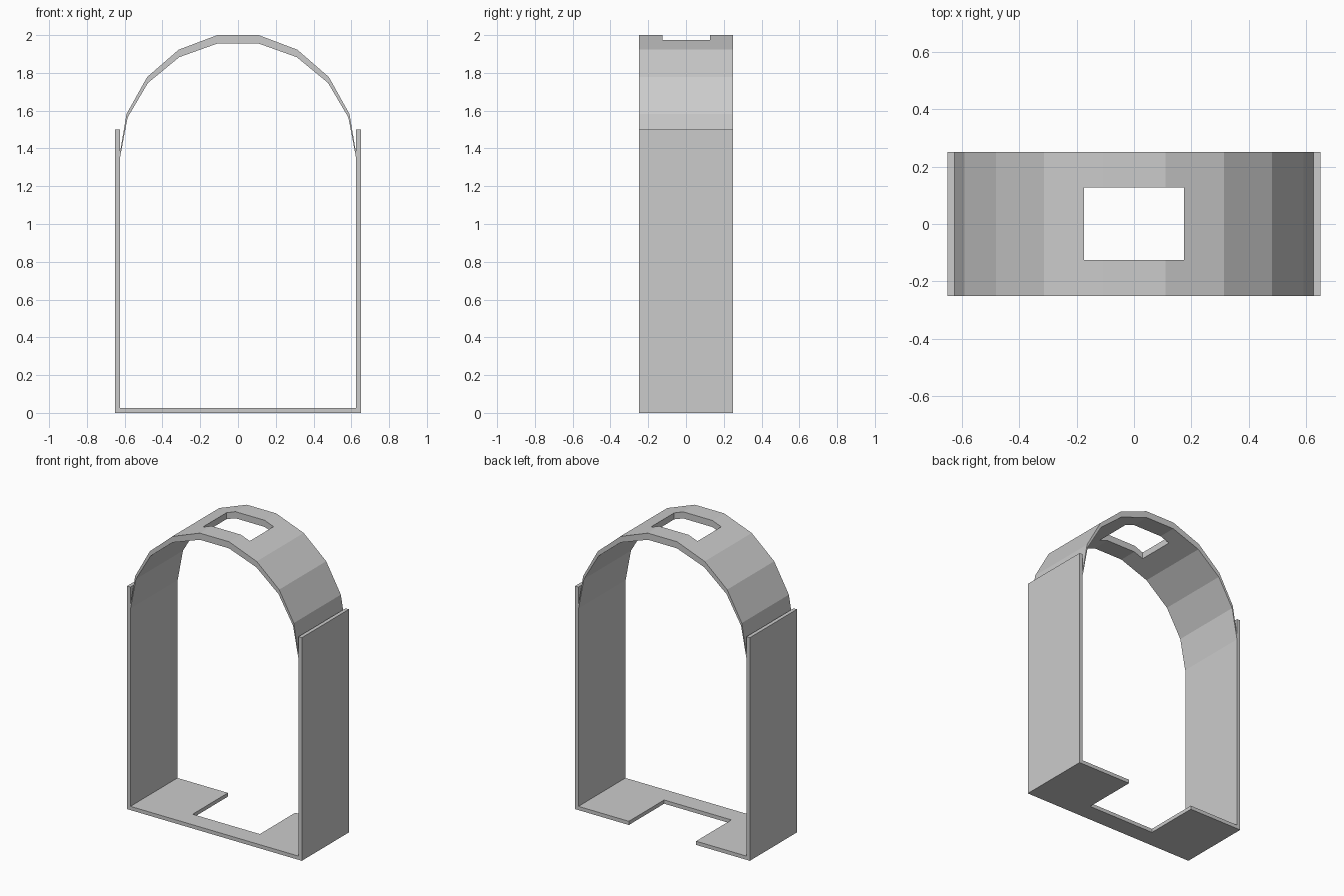
import bpy, bmesh
from math import cos, sin, radians

if "Cube" in bpy.data.objects:
    bpy.data.objects.remove(bpy.data.objects["Cube"])


def prism(name, pts, axis_map, lo, hi):
    """Extrude a closed 2D outline between lo and hi; axis_map places (u, v, w) in 3D."""
    bm = bmesh.new()
    face = bm.faces.new([bm.verts.new(axis_map(u, v, lo)) for u, v in pts])
    ext = bmesh.ops.extrude_face_region(bm, geom=[face])
    top = [g for g in ext["geom"] if isinstance(g, bmesh.types.BMVert)]
    shift = [b - a for a, b in zip(axis_map(0, 0, lo), axis_map(0, 0, hi))]
    bmesh.ops.translate(bm, verts=top, vec=shift)
    bmesh.ops.recalc_face_normals(bm, faces=bm.faces[:])
    me = bpy.data.meshes.new(name)
    bm.to_mesh(me)
    bm.free()
    ob = bpy.data.objects.new(name, me)
    bpy.context.collection.objects.link(ob)
    return ob


def along_y(u, v, w):
    return (u, w, v)


def along_z(u, v, w):
    return (u, v, w)


W, T, D = 0.65, 0.025, 0.25   # half width, sheet thickness, half depth
IN = W - T

# Upright side panels
for side, s in (("left", -1), ("right", 1)):
    prism(side + "_panel", [(s * IN, 0), (s * W, 0), (s * W, 1.5), (s * IN, 1.5)],
          along_y, -D, D)

# Floor plate with a notch open at the back
prism("floor_plate",
      [(-IN, -D), (IN, -D), (IN, D), (0.25, D), (0.25, -0.125),
       (-0.25, -0.125), (-0.25, D), (-IN, D)], along_z, 0, T)

# Faceted arch that tapers to nothing where it meets the panels
steps = range(20, 161, 20)
outer = [(0.628 * cos(radians(a)), 1.36 + 0.65 * sin(radians(a))) for a in steps]
inner = [(0.622 * cos(radians(a)), 1.355 + 0.61 * sin(radians(a))) for a in steps]
arch = prism("arch", [(0.628, 1.36)] + outer + [(-0.628, 1.36), (-0.624, 1.355)]
             + inner[::-1] + [(0.624, 1.355)], along_y, -D, D)

# Rectangular opening through the top of the arch
cutter = prism("opening_cutter",
               [(-0.175, -0.125), (0.175, -0.125), (0.175, 0.128), (-0.175, 0.128)],
               along_z, 1.7, 2.2)
cutter.hide_render = True
cutter.hide_set(True)
cut = arch.modifiers.new("opening", "BOOLEAN")
cut.operation = "DIFFERENCE"
cut.solver = "EXACT"
cut.object = cutter
